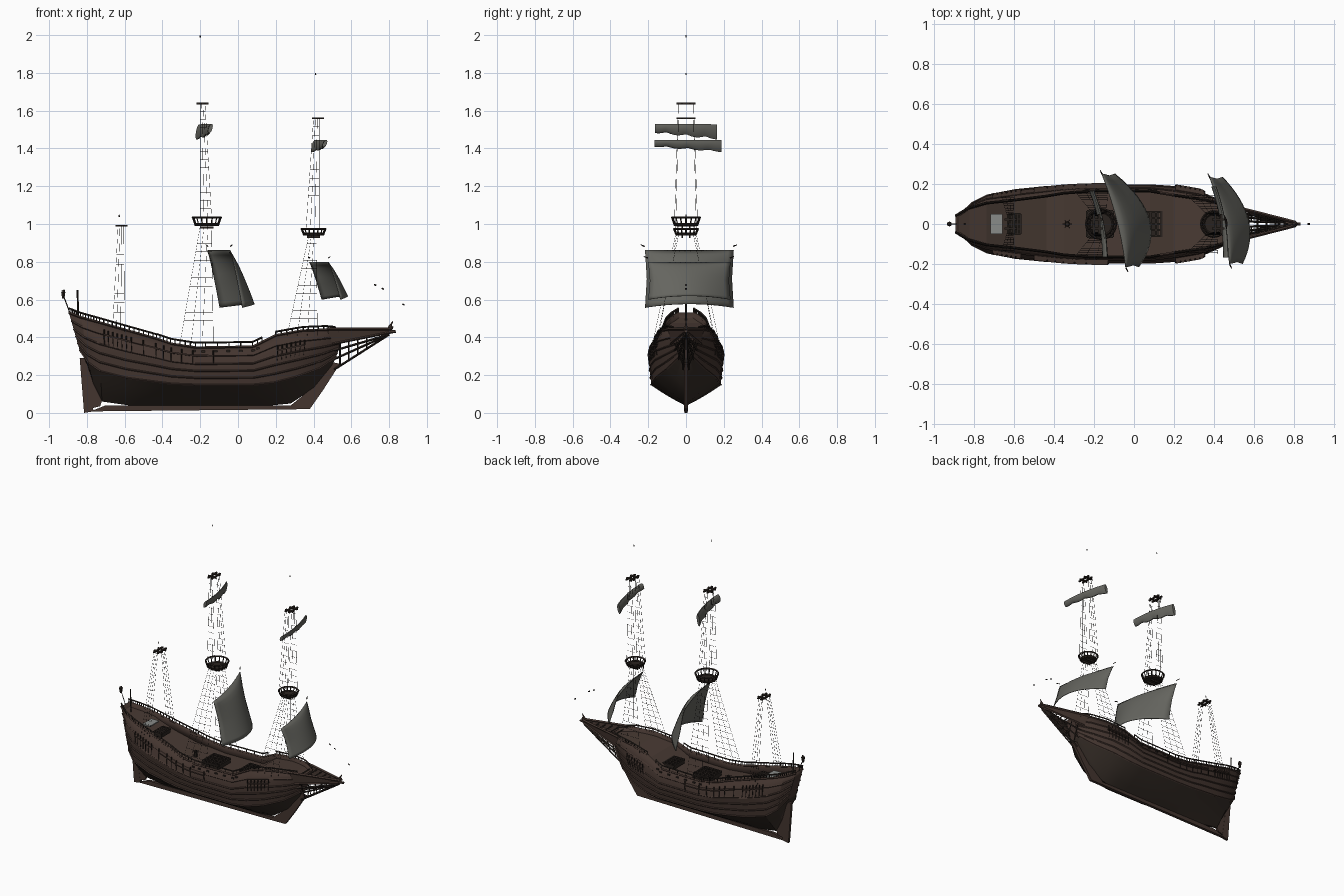
import bpy, bmesh, math
from mathutils import Vector, Matrix

cube = bpy.data.objects.get("Cube")
if cube:
    bpy.data.objects.remove(cube)


def material(name, rgb):
    m = bpy.data.materials.new(name)
    m.use_nodes = True
    m.diffuse_color = (*rgb, 1)
    bsdf = m.node_tree.nodes["Principled BSDF"]
    bsdf.inputs["Base Color"].default_value = (*rgb, 1)
    bsdf.inputs["Roughness"].default_value = 0.9
    return m


WOOD = material("brown planks", (.056, .035, .028))
BELLY = material("dark hull bottom", (.036, .026, .020))
DECK = material("deck boards", (.065, .042, .033))
DARK = material("dark timber", (.022, .016, .013))
ROPE = material("tarred rope", (.015, .013, .012))
SAIL = material("grey canvas", (.13, .13, .115))
GREY = material("pale grating", (.25, .26, .25))


def finish(name, bm, *mats, smooth=None):
    bmesh.ops.recalc_face_normals(bm, faces=bm.faces)
    me = bpy.data.meshes.new(name)
    bm.to_mesh(me)
    bm.free()
    for m in mats:
        me.materials.append(m)
    ob = bpy.data.objects.new(name, me)
    bpy.context.collection.objects.link(ob)
    if smooth:
        bpy.ops.object.select_all(action='DESELECT')
        bpy.context.view_layer.objects.active = ob
        ob.select_set(True)
        bpy.ops.object.shade_smooth_by_angle(angle=math.radians(smooth))
    return ob


def beam(bm, a, b, r, r2=None, sides=4):
    a, b = Vector(a), Vector(b)
    d = b - a
    mat = Matrix.Translation((a + b) / 2) @ d.to_track_quat('Z', 'Y').to_matrix().to_4x4()
    bmesh.ops.create_cone(bm, cap_ends=True, segments=sides, radius1=r,
                          radius2=r if r2 is None else r2, depth=d.length, matrix=mat)


def chain(bm, pts, r):
    for a, b in zip(pts, pts[1:]):
        beam(bm, a, b, r)


def box(bm, centre, size):
    bmesh.ops.create_cube(bm, size=1, matrix=Matrix.Translation(centre) @ Matrix.Diagonal((*size, 1)))


def slab(bm, outline, half):
    # side outline in x, z thickened across y
    f = bm.faces.new([bm.verts.new((x, -half, z)) for x, z in outline])
    ext = bmesh.ops.extrude_face_region(bm, geom=[f])
    bmesh.ops.translate(bm, vec=(0, 2 * half, 0),
                        verts=[v for v in ext["geom"] if isinstance(v, bmesh.types.BMVert)])


def sheet(bm, rows):
    grid = [[bm.verts.new(p) for p in row] for row in rows]
    for r, q in zip(grid, grid[1:]):
        for j in range(len(r) - 1):
            bm.faces.new((r[j], r[j + 1], q[j + 1], q[j]))


# Hull stations: keel x, rail x, keel z, knuckle z, rail z, widest half, rail half
STATIONS = [
    (-.80, -.895, .27, .33, .53, .045, .04),
    (-.765, -.83, .15, .26, .505, .105, .08),
    (-.72, -.74, .06, .215, .48, .145, .105),
    (-.58, -.60, .04, .18, .44, .172, .12),
    (-.43, -.44, .04, .16, .395, .188, .14),
    (-.35, -.35, .04, .15, .365, .192, .155),
    (-.22, -.22, .04, .145, .345, .195, .165),
    (.08, .08, .04, .145, .35, .195, .165),
    (.18, .20, .04, .155, .41, .188, .145),
    (.28, .34, .05, .185, .435, .165, .125),
    (.40, .47, .13, .23, .44, .105, .095),
    (.49, .56, .24, .29, .43, .04, .04)]
LAST = len(STATIONS) - 1
KNUCKLE, WIDEST = .4, .72


def hull(s, t, side=1, out=0, up=0):
    i = min(int(s), LAST - 1)
    xb, xt, zb, zk, zt, w, wt = [a + (b - a) * (s - i) for a, b in zip(STATIONS[i], STATIONS[i + 1])]
    if t < KNUCKLE:
        k = t / KNUCKLE
        y, z = w * .94 * k ** .85, zb + (zk - zb) * k
    else:
        z = zk + (zt - zk) * (t - KNUCKLE) / (1 - KNUCKLE)
        if t < WIDEST:
            y = w * (.94 + .06 * (t - KNUCKLE) / (WIDEST - KNUCKLE))
        else:
            y = w + (wt - w) * (t - WIDEST) / (1 - WIDEST)
    return Vector((xb + (xt - xb) * t, side * (max(y, .006) + out), z + up))


bm = bmesh.new()
LEVELS = (0, .1, .2, .3, KNUCKLE, .5, .62, WIDEST, .86, 1)
for side in (-1, 1):
    sheet(bm, [[hull(i, t, side) for t in LEVELS] for i in range(LAST + 1)])
for i in (0, LAST):
    sheet(bm, [[hull(i, t, side) for t in LEVELS] for side in (-1, 1)])
sheet(bm, [[hull(i, 0, side) for i in range(LAST + 1)] for side in (-1, 1)])
bmesh.ops.remove_doubles(bm, verts=bm.verts, dist=.0005)
bmesh.ops.recalc_face_normals(bm, faces=bm.faces)
for f in bm.faces:
    f.material_index = int(f.normal.z < -.35)
ob = finish("hull", bm, WOOD, BELLY, smooth=25)
ob.modifiers.new("planking", 'SOLIDIFY').thickness = .008

# Stepped deck in one strip, the steps being the bulkheads
bm = bmesh.new()
drop = [.93] * 3 + [.84, .8] + [.85] * 3 + [.93] * 4
sheet(bm, [[hull(i, drop[i], side, -.004) for i in range(LAST + 1)] for side in (-1, 1)])
finish("decks", bm, DECK)

# Wales along the planking
bm = bmesh.new()
for side in (-1, 1):
    for t in (.41, .52, .63, .74, .87):
        chain(bm, [hull(i, t, side, .001) for i in range(LAST + 1)], .005)
    chain(bm, [hull(i, 1, side) for i in range(LAST + 1)], .007)
finish("wales", bm, WOOD)

# Keel, stem, sternpost and rudder
bm = bmesh.new()
slab(bm, [(-.78, .008), (.38, .02), (.45, .12), (.54, .26), (.49, .27), (.39, .13), (.28, .04), (-.70, .04)], .01)
slab(bm, [(-.79, .02), (-.73, .035), (-.715, .08), (-.76, .18), (-.79, .28), (-.81, .28)], .008)
finish("keel_and_posts", bm, WOOD)
bm = bmesh.new()
slab(bm, [(-.815, 0), (-.765, .008), (-.785, .15), (-.795, .29), (-.838, .29)], .009)
finish("rudder", bm, WOOD)

# Rails with posts along the three decks
bm = bmesh.new()
for side in (-1, 1):
    for first, last, high, posts in ((0, 4.1, .024, 26), (4.1, 7.4, .026, 16), (8, 10.5, .02, 12)):
        step = (last - first) / posts
        run = [first + step * k for k in range(posts + 1)]
        chain(bm, [hull(s, 1, side, 0, high) for s in run], .005)
        for s in run:
            beam(bm, hull(s, 1, side), hull(s, 1, side, 0, high), .003)
finish("deck_rails", bm, DARK)

# Shroud channels as ledges, with deadeye chains under them
ledges, chains = bmesh.new(), bmesh.new()
for side in (-1, 1):
    for s0, s1, t in ((2.2, 3.2, .86), (3.6, 6.3, .86), (8.1, 9.2, .8)):
        run = [s0 + (s1 - s0) * k / 6 for k in range(7)]
        for up in (0, .008):
            sheet(ledges, [[hull(s, t, side, out, up) for s in run] for out in (-.002, .025)])
        sheet(ledges, [[hull(s, t, side, .025, up) for s in run] for up in (0, .008)])
        for s in run:
            beam(chains, hull(s, t, side, .02), hull(s, t - .12, side, .002), .0025)
            beam(chains, hull(s, t, side, .02, .005), hull(s, t, side, .016, .03), .004)
    for k in range(7):
        box(chains, hull(5.9 + k * .22, .94, side), (.018, .01, .01))
finish("channels", ledges, WOOD)
finish("deadeyes_and_ports", chains, DARK)

# Beakhead: side boards, cross bars and open lower rails
bm = bmesh.new()
for side in (-1, 1):
    a, b = Vector((.47, .095 * side, .445)), Vector((.81, .008 * side, .445))
    low = Vector((.50, .08 * side, .365)), Vector((.80, .008 * side, .425))
    sheet(bm, [(a, b), low])
    chain(bm, [a, b], .008)
    chain(bm, low, .007)
finish("beakhead_boards", bm, WOOD)
bm = bmesh.new()
for k in range(6):
    x, y = .53 + .045 * k, .078 - .0125 * k
    beam(bm, (x, -y, .43), (x, y, .43), .005)
for side in (-1, 1):
    for z0, y0 in ((.33, .06), (.285, .04), (.23, .015)):
        beam(bm, (.51, side * y0, z0), (.80, side * .006, .415), .006)
    for k in range(5):
        f = k / 5.5
        beam(bm, (.54 + .26 * f, side * .014, .25 + .165 * f), (.54 + .26 * f, side * .06 * (1 - f), .37 + .045 * f), .004)
finish("beakhead_rails", bm, DARK)
bm = bmesh.new()
bmesh.ops.create_icosphere(bm, subdivisions=1, radius=.014, matrix=Matrix.Translation((.81, 0, .45)))
beam(bm, (.76, 0, .425), (.835, 0, .432), .014, .008, 6)
beam(bm, (.80, 0, .45), (.82, 0, .485), .009, .002, 6)
finish("figurehead", bm, DECK)

# Stern lantern and posts
bm = bmesh.new()
beam(bm, (-.89, 0, .53), (-.92, 0, .61), .003)
beam(bm, (-.925, 0, .605), (-.925, 0, .64), .007, .013, 6)
beam(bm, (-.925, 0, .64), (-.92, 0, .652), .013, .003, 6)
beam(bm, (-.845, 0, .49), (-.85, 0, .65), .005)
finish("stern_lantern", bm, DARK)

# Deck fittings: hatches and capstan
bm = bmesh.new()
for x, z, sx, sy in ((-.17, .31, .13, .13), (.11, .32, .11, .12), (-.6, .405, .06, .1)):
    box(bm, (x, 0, z), (sx, sy, .02))
    for k in range(5):
        box(bm, (x + sx * (k / 4 - .5), 0, z + .016), (.01, sy, .012))
        box(bm, (x, sy * (k / 4 - .5), z + .016), (sx, .01, .012))
beam(bm, (-.335, 0, .3), (-.335, 0, .35), .014, .01, 8)
for k in range(3):
    d = Vector((math.cos(k * math.pi / 3), math.sin(k * math.pi / 3), 0)) * .024
    beam(bm, Vector((-.335, 0, .345)) - d, Vector((-.335, 0, .345)) + d, .002)
finish("hatches_and_capstan", bm, DARK)
bm = bmesh.new()
box(bm, (-.69, 0, .452), (.06, .1, .008))
finish("aft_grating", bm, GREY)

# Shrouds and rungs: base x range, y, z then top x range, y, z and rung count
bm = bmesh.new()
for x0, x1, y0, z0, u0, u1, y1, z1, rungs in (
        (-.31, -.13, .18, .35, -.20, -.14, .045, .99, 14),
        (-.20, -.14, .06, 1.04, -.20, -.175, .04, 1.64, 14),
        (.26, .42, .15, .41, .375, .415, .04, .94, 12),
        (.36, .43, .055, .97, .40, .43, .04, 1.56, 13),
        (-.665, -.60, .14, .43, -.635, -.605, .04, .99, 11)):
    for side in (-1, 1):
        lines = [(Vector((x0 + (x1 - x0) * k / 3, side * y0, z0)),
                  Vector((u0 + (u1 - u0) * k / 3, side * y1, z1))) for k in range(4)]
        for a, b in lines:
            beam(bm, a, b, .0008, sides=3)
        for k in range(1, rungs):
            beam(bm, lines[0][0].lerp(lines[0][1], k / rungs), lines[3][0].lerp(lines[3][1], k / rungs), .001, sides=3)
finish("shrouds", bm, ROPE)

# Lookout baskets
for name, x, z, r, high in (("main", -.165, .99, .075, .045), ("fore", .40, .94, .064, .033)):
    bm = bmesh.new()
    beam(bm, (x, 0, z), (x, 0, z + .008), r * .75, r * .8, 16)
    ring = [Vector((math.cos(k * math.pi / 8), math.sin(k * math.pi / 8), 0)) for k in range(17)]
    for f, up in ((.8, .01), (1, high)):
        chain(bm, [Vector((x, 0, z + up)) + d * r * f for d in ring], .006)
    for d in ring[1:]:
        beam(bm, Vector((x, 0, z)) + d * r * .8, Vector((x, 0, z + high)) + d * r, .004)
    for s in (-1, 1):
        box(bm, (x, s * .02, z - .008), (.07, .008, .012))
    finish(name + "_lookout", bm, DARK)

# Crosstrees and mast tips
bm = bmesh.new()
for x, z, tip in ((-.188, 1.638, 2), (.423, 1.56, 1.8), (-.617, .99, 1.05)):
    for s in (-1, 1):
        box(bm, (x + s * .014, 0, z), (.011, .1, .009))
        box(bm, (x, s * .022, z), (.062, .011, .009))
    beam(bm, (x - .012, 0, tip - .012), (x - .012, 0, tip), .004, .002)
for x, z in ((.72, .68), (.76, .66), (.87, .577)):
    beam(bm, (x, 0, z), (x + .012, 0, z - .006), .004)
finish("crosstrees_and_tips", bm, DARK)


# Billowing lower sails
def lower_sail(name, x, top, drop, half, yaw, rake, belly):
    bm = bmesh.new()
    rows = []
    for i in range(13):
        v = i / 12
        row = []
        for j in range(17):
            u = j / 8 - 1
            row.append((x - yaw * u + rake * v ** .85 + (1 - u * u) * (.015 + belly * v ** .5),
                        .018 + half * u * (.96 + .04 * abs(2 * v - 1)), top - drop * v + .02 * v * (1 - u * u)))
        rows.append(row)
    sheet(bm, rows)
    ob = finish(name, bm, SAIL, smooth=60)
    ob.modifiers.new("cloth", 'SOLIDIFY').thickness = .004
    bm = bmesh.new()
    for s in (-1, 1):
        end = Vector((x - yaw * s, .015 + s * half, top + .02))
        beam(bm, end, end + Vector((-.01 * s, .02 * s, .008)), .004, .002)
    finish(name + "_yard_ends", bm, DARK)


lower_sail("main_sail", -.10, .862, .305, .235, .06, .065, .10)
lower_sail("fore_sail", .43, .80, .20, .218, .05, .065, .065)


# Gathered upper sails with a scalloped foot
def gathered_sail(name, x, top, depth, centre, half, yaw):
    bm = bmesh.new()
    rows = []
    for j in range(25):
        u = j / 12 - 1
        foot = depth * (.7 + .22 * u + .14 * abs(math.sin(u * 5)))
        row = []
        for k in range(11):
            a = 2 * math.pi * k / 10
            low = .5 - .5 * math.sin(a)
            row.append((x - yaw * u + .011 * math.cos(a) + .016 * (1 - u * u) - .014 * low,
                        centre + half * u, top - foot * low))
        rows.append(row)
    sheet(bm, rows)
    bmesh.ops.remove_doubles(bm, verts=bm.verts, dist=.0002)
    bmesh.ops.holes_fill(bm, edges=bm.edges)
    finish(name, bm, SAIL, smooth=50)


gathered_sail("main_upper_sail", -.172, 1.53, .08, 0, .165, .033)
gathered_sail("fore_upper_sail", .437, 1.445, .062, .01, .178, .03)
